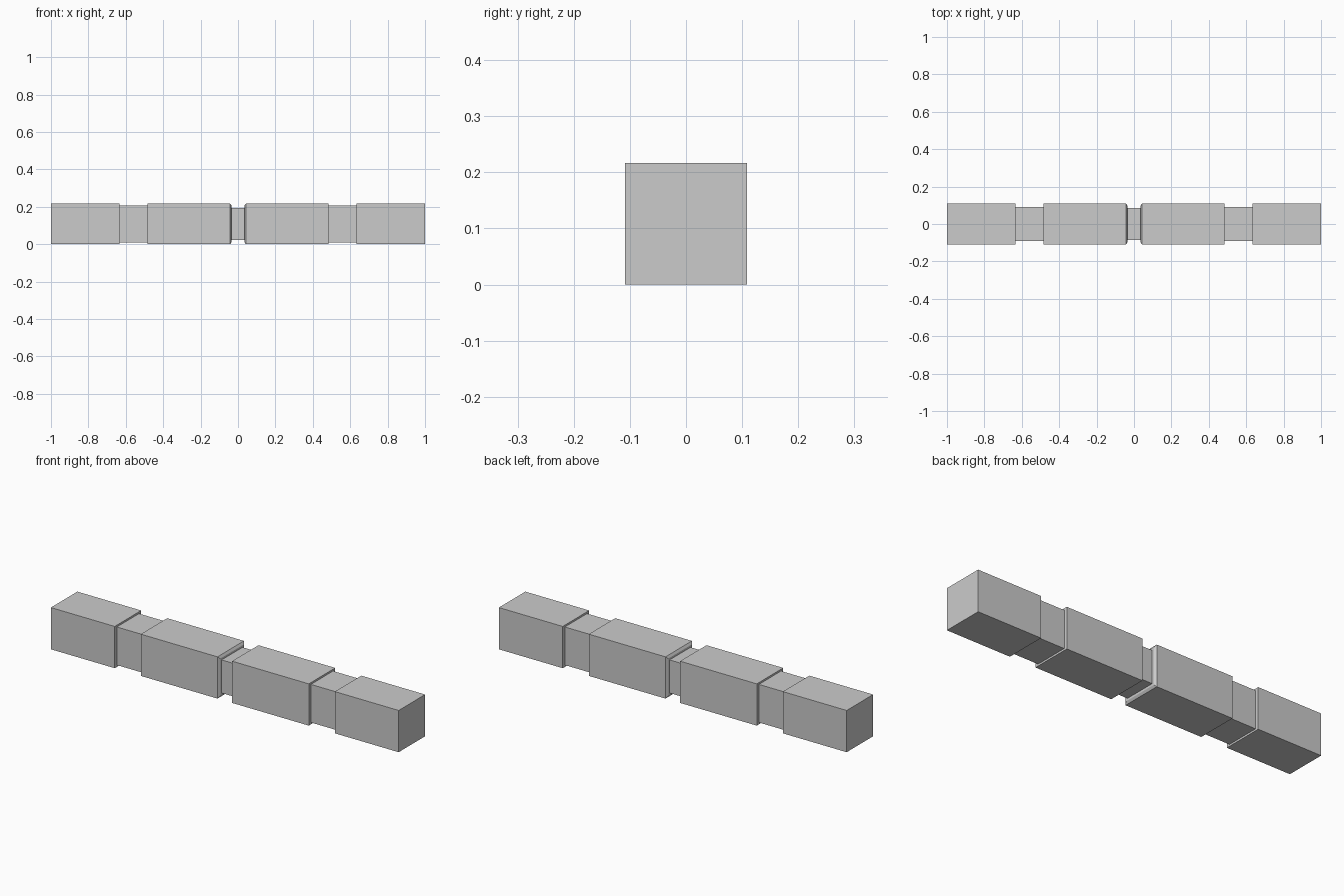
import bpy

if "Cube" in bpy.data.objects:
    bpy.data.objects.remove(bpy.data.objects["Cube"])

R = 0.1085  # half the block thickness, also the height of the bar's axis


def loft(name, sections):
    """Closed rectangular loft along x; each section is (x, half_y, half_z)."""
    verts, faces = [], []
    for x, hy, hz in sections:
        verts += [(x, -hy, R - hz), (x, hy, R - hz), (x, hy, R + hz), (x, -hy, R + hz)]
    for s in range(len(sections) - 1):
        for i in range(4):
            a, b = s * 4 + i, s * 4 + (i + 1) % 4
            faces.append((a, b, b + 4, a + 4))
    n = len(verts)
    faces += [(3, 2, 1, 0), (n - 4, n - 3, n - 2, n - 1)]
    mesh = bpy.data.meshes.new(name)
    mesh.from_pydata(verts, [], faces)
    mesh.update()
    obj = bpy.data.objects.new(name, mesh)
    bpy.context.collection.objects.link(obj)
    # mirror to the other half of the bar
    obj.modifiers.new("mirror", 'MIRROR').use_axis[0] = True
    return obj


# Outer block, square cut
loft("end_block", [(0.633, R, R), (1.0, R, R)])

# Recessed neck between the blocks
loft("side_neck", [(0.48, 0.091, 0.099), (0.636, 0.091, 0.099)])

# Inner block, chamfered towards the middle
loft("inner_block", [(0.034, 0.097, 0.097), (0.042, R, R), (0.483, R, R)])

# Short central neck (one piece, no mirror needed)
neck = loft("centre_neck", [(-0.036, 0.086, 0.086), (0.036, 0.086, 0.086)])
neck.modifiers.clear()
